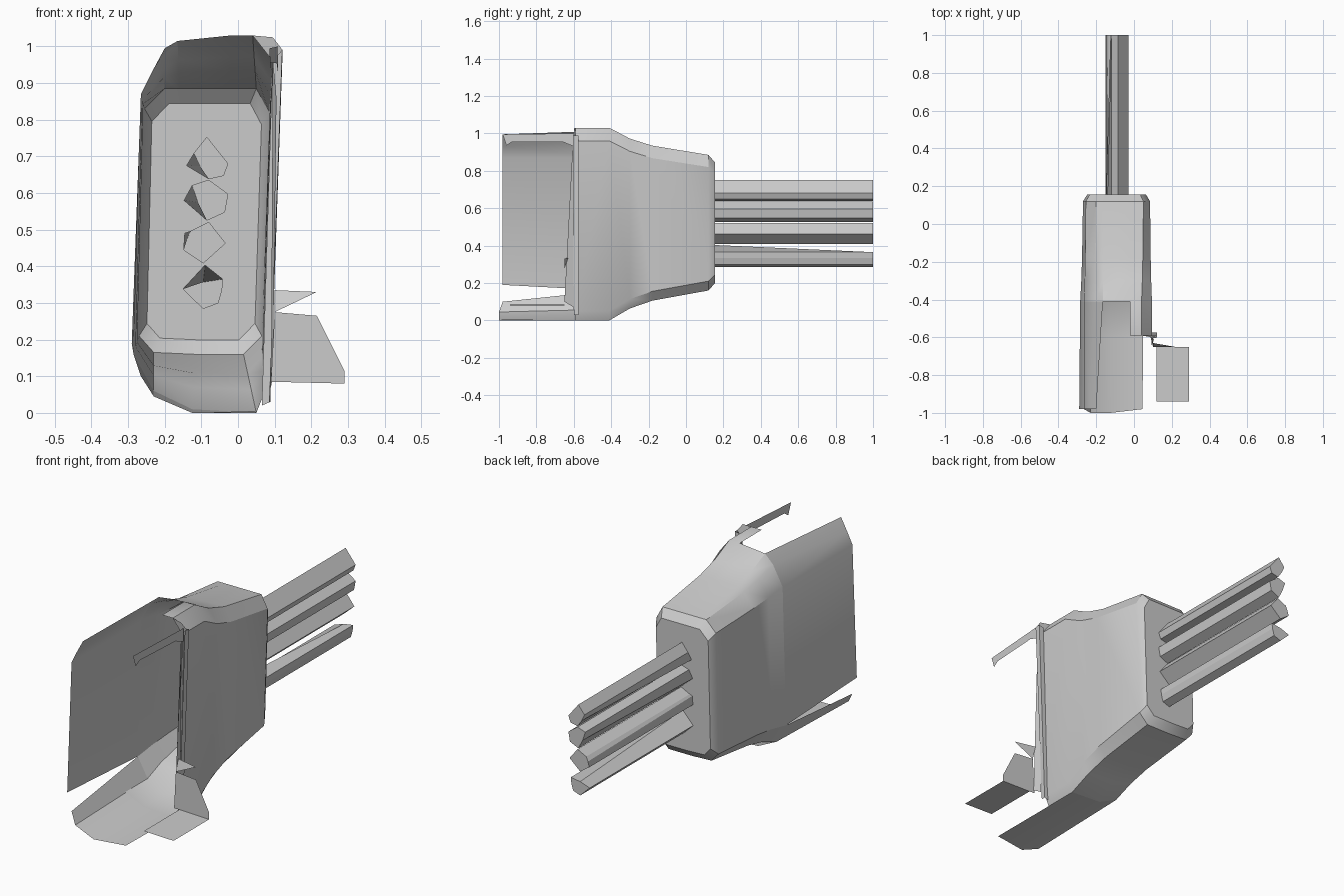
import bpy, bmesh, math
from mathutils import Vector

cube = bpy.data.objects.get("Cube")
if cube:
    bpy.data.objects.remove(cube, do_unlink=True)

GREY = (0.6, 0.6, 0.6, 1)
mat = bpy.data.materials.new("plain_grey")
mat.use_nodes = True
mat.diffuse_color = GREY
mat.node_tree.nodes["Principled BSDF"].inputs["Base Color"].default_value = GREY


def finish(name, bm, smooth=False):
    bmesh.ops.remove_doubles(bm, verts=bm.verts, dist=0.0005)
    bmesh.ops.recalc_face_normals(bm, faces=bm.faces)
    mesh = bpy.data.meshes.new(name)
    bm.to_mesh(mesh)
    bm.free()
    mesh.materials.append(mat)
    obj = bpy.data.objects.new(name, mesh)
    bpy.context.collection.objects.link(obj)
    if smooth:
        bpy.ops.object.select_all(action='DESELECT')
        obj.select_set(True)
        bpy.context.view_layer.objects.active = obj
        bpy.ops.object.shade_smooth_by_angle(angle=math.radians(32))
    return obj


def ring(bm, points, y):
    return [bm.verts.new((x, y, z)) for x, z in points]


def loft(bm, r0, r1, closed=True):
    n = len(r0)
    for i in range(n if closed else n - 1):
        j = (i + 1) % n
        bm.faces.new((r0[i], r0[j], r1[j], r1[i]))


def sheet(bm, points):
    bm.faces.new([bm.verts.new(p) for p in points])


def mix(a, b, t):
    return [tuple(Vector(p).lerp(Vector(q), t)) for p, q in zip(a, b)]


# Housing cross-sections: top, +x wall, floor, -x wall, upper chamfer
mouth = [(0.04, 1.03), (0.095, 0.96), (0.07, 0.05), (0.05, 0.0),
         (-0.125, 0.01), (-0.23, 0.06), (-0.285, 0.16), (-0.265, 0.87),
         (-0.21, 0.97), (-0.165, 1.015), (-0.02, 1.03)]
rear = [(0.05, 0.885), (0.085, 0.82), (0.065, 0.21), (0.015, 0.16),
        (-0.12, 0.16), (-0.23, 0.165), (-0.27, 0.21), (-0.255, 0.83),
        (-0.2, 0.885), (-0.16, 0.885), (-0.02, 0.885)]
cap = [(-0.09 + (x + 0.09) * 0.88, 0.52 + (z - 0.52) * 0.89) for x, z in rear]

# Wire outlines, with the corner that collapses toward the far end
wires = [
    (4, [(-0.085, 0.752), (-0.028, 0.68), (-0.04, 0.648), (-0.08, 0.639), (-0.14, 0.675), (-0.12, 0.708)]),
    (4, [(-0.08, 0.635), (-0.028, 0.597), (-0.037, 0.548), (-0.085, 0.526), (-0.147, 0.58), (-0.125, 0.62)]),
    (4, [(-0.08, 0.52), (-0.035, 0.463), (-0.095, 0.409), (-0.148, 0.445), (-0.145, 0.49), (-0.13, 0.495)]),
    (0, [(-0.09, 0.403), (-0.042, 0.365), (-0.045, 0.335), (-0.055, 0.30), (-0.095, 0.285), (-0.15, 0.338)]),
]

# Housing: tapered sleeve, back wall pierced by the wire openings
bm = bmesh.new()
stations = [(-0.41, mouth), (-0.3, mix(mouth, rear, 0.4)),
            (-0.18, mix(mouth, rear, 0.66)), (0.12, rear), (0.155, cap)]
rings = [ring(bm, pts, y) for y, pts in stations]
for r0, r1 in zip(rings, rings[1:]):
    loft(bm, r0, r1)
loops = [rings[-1]] + [ring(bm, pts, 0.155) for _, pts in wires]
edges = []
for loop in loops:
    for a, b in zip(loop, loop[1:] + loop[:1]):
        edges.append(bm.edges.get((a, b)) or bm.edges.new((a, b)))
bmesh.ops.triangle_fill(bm, edges=edges, use_beauty=True, normal=(0, 1, 0))
# Short mouth collar; the top stays cut away and a slot opens low on -x
start = rings[0]
collar = ring(bm, mouth, -0.59)
loft(bm, start[:6], collar[:6], closed=False)
loft(bm, [start[10], start[0]], [collar[10], collar[0]], closed=False)
housing = finish("housing", bm, smooth=True)

# Long -x wall with its upper chamfer
bm = bmesh.new()
back = ring(bm, mouth[6:10], -0.41)
front = ring(bm, [(-0.29, 0.19), (-0.265, 0.87), (-0.235, 0.93), (-0.2, 0.995)], -0.98)
loft(bm, back, front, closed=False)
finish("side_panel", bm, smooth=True)

# Curved floor tongue
bm = bmesh.new()
back = ring(bm, mouth[3:7], -0.41)
front = ring(bm, [(0.045, 0.005), (-0.125, 0.0), (-0.23, 0.045), (-0.265, 0.1)], -0.98)
front[1].co.y = front[2].co.y = -1.0
loft(bm, back, front, closed=False)
finish("floor_tongue", bm, smooth=True)

# Folded lip along the +x edge of the mouth
bm = bmesh.new()
inner = [(0.095, -0.575, 0.985), (0.065, -0.575, 0.02)]
outer = [(0.122, -0.575, 0.99), (0.088, -0.575, 0.03)]
fold = [(0.12, -0.605, 0.99), (0.085, -0.6, 0.03)]
for a, b in ((inner, outer), (outer, fold)):
    sheet(bm, [a[0], a[1], b[1], b[0]])
sheet(bm, [(0.095, -0.6, 0.97), (0.09, -0.6, 0.07), (0.095, -0.65, 0.1), (0.105, -0.61, 0.86)])
sheet(bm, [(0.04, -0.59, 1.03), (0.095, -0.6, 1.025), (0.122, -0.59, 0.99), (0.095, -0.59, 0.96)])
finish("mouth_lip", bm)

# Thin hooked strip at the upper corner
bm = bmesh.new()
outline = [(-0.6, 1.0), (-0.98, 0.995), (-0.96, 0.935), (-0.93, 0.955),
           (-0.66, 0.955), (-0.6, 0.93)]
sheet(bm, [(0.085 + (y + 1) * 0.06, y, z) for y, z in outline])
finish("hooked_strip", bm)

# Bent tab and spike beside the mouth
bm = bmesh.new()
sheet(bm, [(x, -0.65, z) for x, z in
           [(0.1, 0.275), (0.215, 0.265), (0.29, 0.115), (0.29, 0.08), (0.09, 0.085)]])
sheet(bm, [(0.12, -0.65, 0.085), (0.29, -0.65, 0.08), (0.29, -0.94, 0.08), (0.12, -0.94, 0.085)])
sheet(bm, [(0.1, -0.63, 0.335), (0.215, -0.65, 0.33), (0.1, -0.65, 0.275)])
finish("bent_tab", bm)

# Wires: open at the wall, capped at the far end
for k, (corner, pts) in enumerate(wires):
    bm = bmesh.new()
    end = list(pts)
    mid = Vector(pts[corner - 1]).lerp(Vector(pts[(corner + 1) % 6]), 0.5)
    end[corner] = tuple(mid.lerp(Vector(pts[corner]), 0.1))
    near, far = ring(bm, pts, 0.155), ring(bm, end, 1.0)
    loft(bm, near, far)
    bm.faces.new(far)
    finish("wire_%d" % (k + 1), bm)
